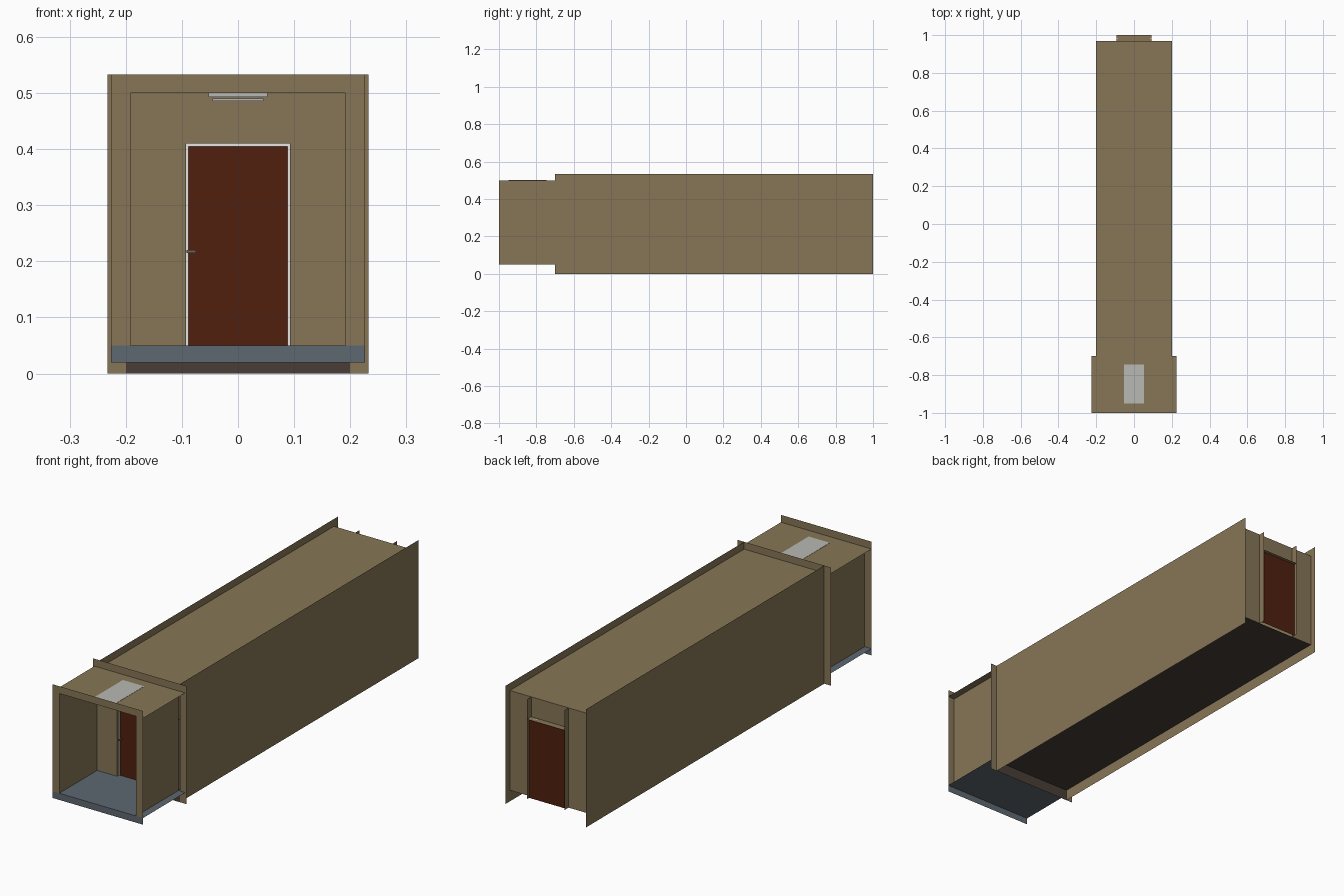
import bpy

cube = bpy.data.objects.get("Cube")
if cube:
    bpy.data.objects.remove(cube, do_unlink=True)


def material(name, r, g, b):
    m = bpy.data.materials.new(name)
    m.use_nodes = True
    m.diffuse_color = (r, g, b, 1)
    m.node_tree.nodes["Principled BSDF"].inputs["Base Color"].default_value = (r, g, b, 1)
    return m


TAN = material("tan panel", .24, .18, .094)
RED = material("red brown door", .08, .014, .0045)
BLUE = material("blue grey floor", .112, .138, .165)
BROWN = material("dark brown base", .066, .048, .038)
WHITE = material("white trim", .9, .9, .9)
LAMP = material("lamp grey", .48, .48, .46)
METAL = material("handle metal", .16, .13, .1)


def build(name, mat, verts, faces):
    mesh = bpy.data.meshes.new(name)
    mesh.from_pydata(verts, [], faces)
    mesh.materials.append(mat)
    ob = bpy.data.objects.new(name, mesh)
    bpy.context.collection.objects.link(ob)
    return ob


def sheet(name, mat, x, y, z):
    """Flat panel; the one axis given as a number is its normal."""
    if not isinstance(x, tuple):
        v = [(x, y[i], z[j]) for i, j in ((0, 0), (1, 0), (1, 1), (0, 1))]
    elif not isinstance(y, tuple):
        v = [(x[i], y, z[j]) for i, j in ((0, 0), (1, 0), (1, 1), (0, 1))]
    else:
        v = [(x[i], y[j], z) for i, j in ((0, 0), (1, 0), (1, 1), (0, 1))]
    return build(name, mat, v, [(0, 1, 2, 3)])


def box(name, mat, x, y, z):
    v = [(a, b, c) for a in x for b in y for c in z]
    f = [(0, 1, 3, 2), (4, 6, 7, 5), (0, 4, 5, 1), (2, 3, 7, 6), (0, 2, 6, 4), (1, 5, 7, 3)]
    return build(name, mat, v, f)


def span(s, a, b):
    return tuple(sorted((s * a, s * b)))


FLOOR, ROOF, TOP = .05, .5, .533
FRONT, JOIN, BACK = -1, -.7, 1
DEEP = .03
SIDES = (("left", 1), ("right", -1))

# Long tunnel: side walls rise above the roof and drop below the floor
for side, s in SIDES:
    sheet(side + "_tunnel_wall", TAN, s * .2, (JOIN, BACK), (0, TOP))
sheet("tunnel_roof", TAN, (-.2, .2), (JOIN, BACK - DEEP), ROOF)
sheet("tunnel_floor", BROWN, (-.2, .2), (JOIN, BACK - DEEP), FLOOR)
sheet("tunnel_base_front", BROWN, (-.2, .2), JOIN, (0, FLOOR))

# Flange where the cabin joins the tunnel
for side, s in SIDES:
    sheet(side + "_join_flange", TAN, span(s, .2, .233), JOIN, (0, TOP))
sheet("top_join_flange", TAN, (-.2, .2), JOIN, (ROOF, TOP))

# Open cabin with its front frame
for side, s in SIDES:
    sheet(side + "_cabin_wall", TAN, s * .192, (FRONT, JOIN), (FLOOR, ROOF))
    sheet(side + "_cabin_post", TAN, span(s, .192, .226), FRONT, (FLOOR, ROOF))
sheet("cabin_header", TAN, (-.226, .226), FRONT, (ROOF, TOP))
sheet("cabin_roof", TAN, (-.226, .226), (FRONT, JOIN), ROOF)
sheet("cabin_floor", BLUE, (-.226, .226), (FRONT, JOIN), FLOOR)
sheet("cabin_floor_lip", BLUE, (-.226, .226), FRONT, (.02, FLOOR))

# Ceiling lamp, its plate showing through the roof
box("lamp_plate", LAMP, (-.053, .053), (-.95, -.745), (.493, .501))
box("lamp_diffuser", LAMP, (-.045, .045), (-.94, -.755), (.486, .49))


# End wall with a recessed door
def doorway(label, y, half):
    y2, mid = y + DEEP, y + DEEP / 2
    jamb, head = .093, .41
    for side, s in SIDES:
        sheet(f"{label}_{side}_end_wall", TAN, span(s, jamb, half), y, (FLOOR, ROOF))
        sheet(f"{label}_{side}_jamb", TAN, s * jamb, (y, y2), (FLOOR, ROOF))
        box(f"{label}_{side}_door_trim", WHITE, span(s, .088, .0925),
            (mid - .005, mid - .001), (FLOOR, head))
    sheet(label + "_over_door_panel", TAN, (-jamb, jamb), y, (head, ROOF))
    sheet(label + "_door_head", TAN, (-jamb, jamb), (y, y2), head)
    box(label + "_top_door_trim", WHITE, (-.088, .088),
        (mid - .005, mid - .001), (.405, head))
    sheet(label + "_door", RED, (-jamb, jamb), mid, (FLOOR, head))
    # Lever handle
    box(label + "_handle_stem", METAL, (-.082, -.077), (mid - .015, mid), (.215, .22))
    box(label + "_handle_lever", METAL, (-.092, -.075), (mid - .019, mid - .015), (.215, .22))


doorway("front", JOIN - DEEP, .192)
doorway("back", BACK - DEEP, .2)
